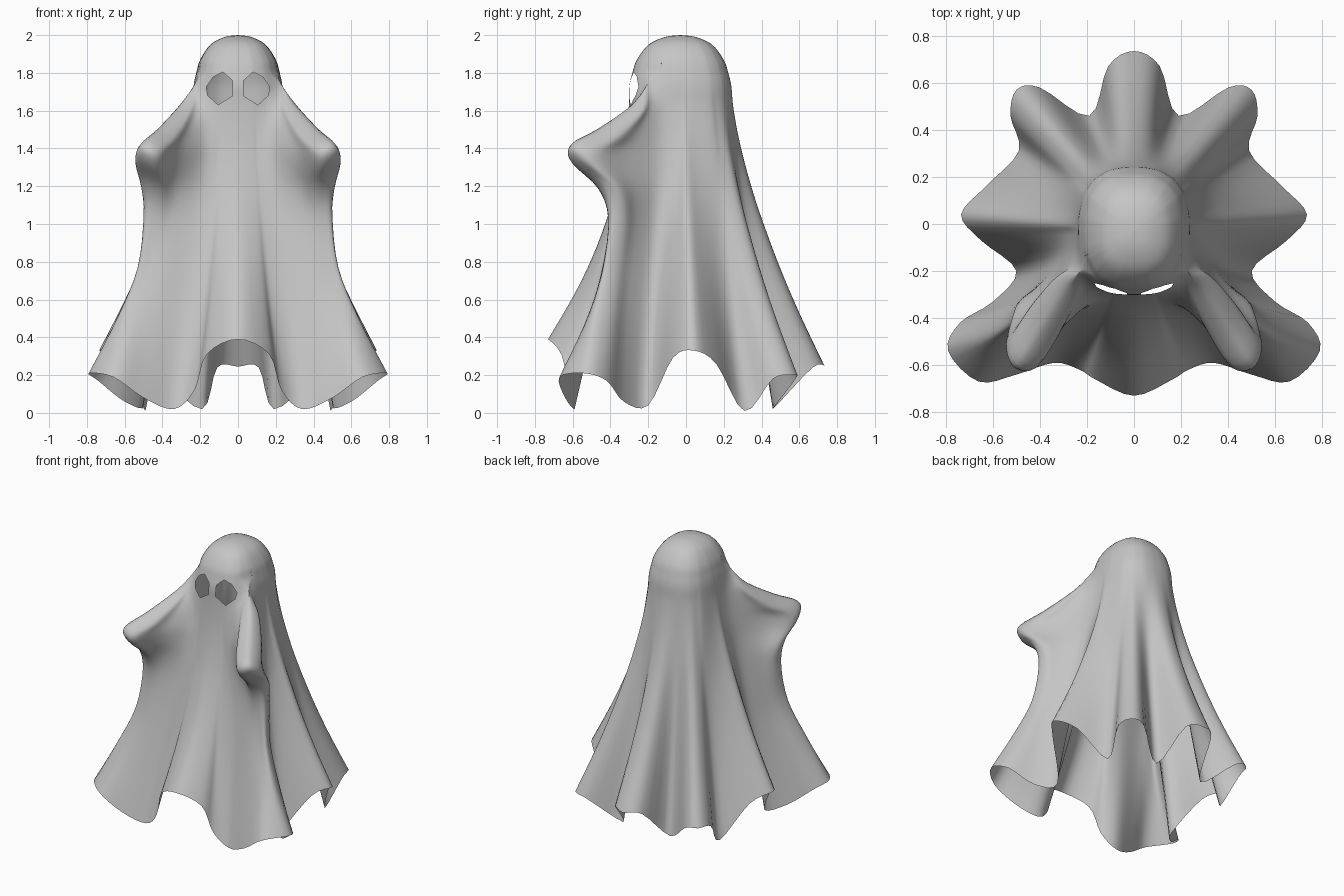
import bpy
import bmesh
from math import atan2, sin, cos
from mathutils import Vector

cube = bpy.data.objects.get("Cube")
if cube:
    bpy.data.objects.remove(cube)

HEAD = Vector((0, -0.03, 1.73))
# Dome rings above the brow: width factor and height
DOME = [(0, 2.0), (0.3, 1.99), (0.62, 1.95), (0.85, 1.87), (0.94, 1.8)]
# Raised arm ridge, from the brow out to the tip and down to the flared front corner
ARM = [Vector(p) for p in (
    (0.235, -0.21, 1.73), (0.3, -0.28, 1.63), (0.41, -0.45, 1.51), (0.5, -0.59, 1.43),
    (0.52, -0.58, 1.35), (0.5, -0.45, 1.22), (0.495, -0.4, 1.05),
    (0.53, -0.43, 0.77), (0.64, -0.49, 0.5), (0.79, -0.54, 0.21))]
# Hem from front to back: x, y, z, flare power, pull towards the arm
# (positive behind the ridge, negative in front of it)
HEM = [
    (0, -0.73, 0.39, 2, 0), (0.165, -0.66, 0.31, 1.8, 0),
    (0.23, -0.62, 0.12, 1.5, 0), (0.34, -0.59, 0.02, 1.25, -0.1),
    (0.5, -0.64, 0.08, 1.3, -0.45), (0.66, -0.67, 0.19, 1.5, -0.9),
    (0.79, -0.54, 0.21, 1.5, 1), (0.74, -0.42, 0.17, 1.5, 0.9),
    (0.6, -0.33, 0.06, 1.4, 0.45), (0.5, -0.2, 0.04, 1.25, 0.1),
    (0.65, -0.07, 0.29, 1.5, 0), (0.735, 0.04, 0.33, 1.5, 0),
    (0.63, 0.16, 0.26, 1.5, 0), (0.49, 0.31, 0.01, 1.25, 0),
    (0.525, 0.46, 0.18, 1.5, 0), (0.5, 0.57, 0.2, 1.5, 0),
    (0.4, 0.58, 0.18, 1.5, 0), (0.19, 0.46, 0.02, 1.25, 0),
    (0.11, 0.67, 0.24, 1.5, 0), (0, 0.735, 0.245, 1.5, 0)]
EYE = [(0.168, 1.725), (0.13, 1.78), (0.08, 1.805), (0.03, 1.76),
       (0.028, 1.68), (0.105, 1.63), (0.16, 1.68)]


def head_point(angle):
    """Point on the rounded-square brow ring; angle 0 is the front."""
    s, c = sin(angle), -cos(angle)
    n = 2.5
    r = (abs(s / 0.235) ** n + abs(c / 0.27) ** n) ** (-1 / n)
    return HEAD + Vector((r * s, r * c, 0))


def column(x, y, z, power, pull):
    """One fold line from the crown to the hem."""
    hem = Vector((x, y, z))
    brow = head_point(atan2(x, HEAD.y - y))
    points = []
    for width, height in DOME:
        p = HEAD.lerp(brow, width)
        p.z = height
        points.append(p)
    for arm in ARM:
        h = (HEAD.z - arm.z) / (HEAD.z - ARM[-1].z)
        p = brow.lerp(hem, h ** power)
        p.z = brow.z + (hem.z - brow.z) * h
        if pull == 1:
            p = arm
        elif pull:
            # Shoulders of the ridge give the arm its width
            side = 1 if pull > 0 else -1
            offset = Vector((0.15 * side, 0.17 * side, -0.12)) * (5 * h * (1 - h) ** 4)
            p = p.lerp(arm + offset, abs(pull) * (1 - h * h))
        points.append(p)
    return points


def spline(points, steps, closed):
    """Smooth curve through all the points."""
    n = len(points)
    pick = (lambda i: points[i % n]) if closed else (lambda i: points[max(0, min(n - 1, i))])
    out = []
    for i in range(n if closed else n - 1):
        a, b, c, d = (pick(i + k) for k in (-1, 0, 1, 2))
        for s in range(steps):
            t = s / steps
            out.append(b + (c - a) * (t / 2) + (a * 2 - b * 5 + c * 4 - d) * (t * t / 2)
                       + (b * 3 - a - c * 3 + d) * (t ** 3 / 2))
    if not closed:
        out.append(points[-1].copy())
    return out


def cut_hole(bm, outline):
    """Slice the sheet along an outline seen from the front and remove the inside."""
    middle = sum((Vector((x, 0, z)) for x, z in outline), Vector()) / len(outline)
    planes = []
    for (x1, z1), (x2, z2) in zip(outline, outline[1:] + outline[:1]):
        start, normal = Vector((x1, 0, z1)), Vector((z2 - z1, 0, x1 - x2))
        if normal.dot(middle - start) > 0:
            normal.negate()
        planes.append((start, normal))

    def near():
        return [f for f in bm.faces if f.calc_center_median().y < -0.1
                and (f.calc_center_median() - middle).xz.length < 0.14]

    for start, normal in planes:
        faces = near()
        geom = faces + list({e for f in faces for e in f.edges}) + list({v for f in faces for v in f.verts})
        bmesh.ops.bisect_plane(bm, geom=geom, dist=1e-5, plane_co=start, plane_no=normal)
    inside = [f for f in near()
              if all(n.dot(f.calc_center_median() - s) < 0 for s, n in planes)]
    bmesh.ops.delete(bm, geom=inside, context='FACES')


# Draped sheet: half the folds, mirrored, then lofted
half = [column(*h) for h in HEM]
mirrored = [[Vector((-p.x, p.y, p.z)) for p in col] for col in half[-2:0:-1]]
columns = [spline(col, 4, False) for col in half + mirrored]
rings = [spline(list(level), 4, True) for level in zip(*columns)]

bm = bmesh.new()
grid = [[bm.verts.new(p) for p in ring] for ring in rings]
for upper, lower in zip(grid, grid[1:]):
    for i in range(len(upper)):
        j = (i + 1) % len(upper)
        bm.faces.new((upper[i], lower[i], lower[j], upper[j]))
bmesh.ops.remove_doubles(bm, verts=bm.verts, dist=1e-4)

# Eye holes
for side in (1, -1):
    cut_hole(bm, [(side * x, z) for x, z in EYE])
bmesh.ops.recalc_face_normals(bm, faces=bm.faces)

mesh = bpy.data.meshes.new("ghost_sheet")
bm.to_mesh(mesh)
bm.free()
sheet = bpy.data.objects.new("ghost_sheet", mesh)
bpy.context.collection.objects.link(sheet)
mesh.shade_smooth()

# Plain grey cloth
cloth = bpy.data.materials.new("grey_cloth")
cloth.use_nodes = True
grey = (0.56, 0.56, 0.56, 1)
cloth.diffuse_color = grey
cloth.node_tree.nodes["Principled BSDF"].inputs["Base Color"].default_value = grey
mesh.materials.append(cloth)
